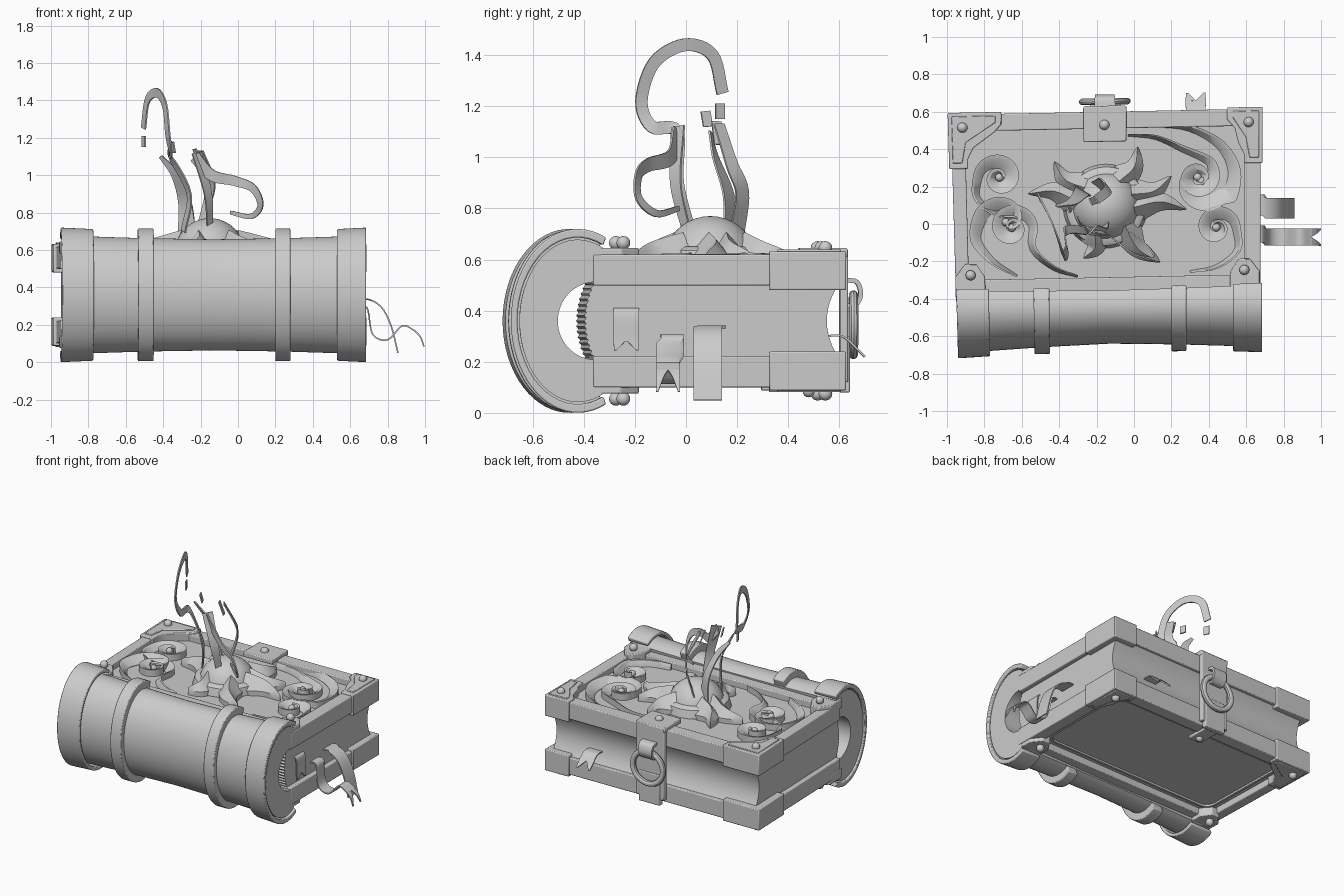
import bpy, bmesh, math
from mathutils import Vector as V

if "Cube" in bpy.data.objects:
    bpy.data.objects.remove(bpy.data.objects["Cube"])

MID = 0.36  # height of the book's symmetry plane
Z = V((0, 0, 1))


def skew(p):
    """Slightly crooked hand-made outline of the whole book."""
    x, y, z = p
    return V((x - 0.03 * (y + 0.2) * max(0, -x), y + 0.02 * (x + 0.15) * (x < 0.7), z))


def finish(name, bm, bevel=0):
    bmesh.ops.recalc_face_normals(bm, faces=bm.faces)
    for v in bm.verts:
        v.co = skew(v.co)
    me = bpy.data.meshes.new(name)
    bm.to_mesh(me)
    bm.free()
    ob = bpy.data.objects.new(name, me)
    bpy.context.collection.objects.link(ob)
    if bevel:
        m = ob.modifiers.new("bevel", 'BEVEL')
        m.width, m.segments, m.limit_method = bevel, 2, 'ANGLE'
    return ob


def loft(name, rings, bevel=0, closed=False):
    bm = bmesh.new()
    rs = [[bm.verts.new(p) for p in r] for r in rings]
    n = len(rs[0])
    for a, b in list(zip(rs, rs[1:])) + ([(rs[-1], rs[0])] if closed else []):
        for i in range(n):
            bm.faces.new((a[i], a[(i + 1) % n], b[(i + 1) % n], b[i]))
    if not closed:
        bm.faces.new(rs[0])
        bm.faces.new(rs[-1])
    return finish(name, bm, bevel)


def prism(name, pts, z0, z1, bevel=0.006):
    return loft(name, [[(x, y, z) for x, y in pts] for z in (z0, z1)], bevel)


def box(name, x0, x1, y0, y1, z0, z1, bevel=0.006):
    return prism(name, [(x0, y0), (x1, y0), (x1, y1), (x0, y1)], z0, z1, bevel)


def ball(name, c, r, seg=16):
    bm = bmesh.new()
    bmesh.ops.create_uvsphere(bm, u_segments=seg, v_segments=seg // 2, radius=r)
    bmesh.ops.translate(bm, verts=bm.verts, vec=c)
    return finish(name, bm)


def smooth(pts, n=6):
    p = [V(q) for q in pts]
    p = [2 * p[0] - p[1]] + p + [2 * p[-1] - p[-2]]
    out = []
    for a, b, c, d in zip(p, p[1:], p[2:], p[3:]):
        for k in range(n):
            t = k / n
            out.append(0.5 * (2 * b + (c - a) * t + (2 * a - 5 * b + 4 * c - d) * t * t
                              + (3 * b - a - 3 * c + d) * t ** 3))
    return out + [p[-2]]


def sweep(name, path, section, up=None, side=None):
    """Sweep section(t) -> [(across, up)] along a path."""
    rings, n = [], len(path)
    for i, p in enumerate(path):
        t = (path[min(i + 1, n - 1)] - path[max(i - 1, 0)]).normalized()
        s = V(side) if side else t.cross(V(up)).normalized()
        u = s.cross(t).normalized()
        rings.append([p + s * a + u * b for a, b in section(i / (n - 1))])
    return loft(name, rings)


def ribbon(name, pts, w0, w1, up=None, side=None, th=0.004):
    def sec(t):
        w = (w0 + (w1 - w0) * t) / 2
        return [(-w, -th), (w, -th), (w, th), (-w, th)]
    return sweep(name, smooth(pts), sec, up, side)


# Spine: hollow C-shaped shells along x
def shell(name, secs, inner, bevel=0):
    rings = []
    for x, ry, rz in secs:
        o = [math.radians(65 + 230 * i / 40) for i in range(41)]
        r = [(x, -0.44 + ry * math.cos(a), MID + rz * math.sin(a)) for a in o]
        cy, iy, iz, a0 = inner
        q = [math.radians(a0 + (360 - 2 * a0) * i / 32) for i in range(32, -1, -1)]
        rings.append(r + [(x, cy + iy * math.cos(a), MID + iz * math.sin(a)) for a in q])
    return loft(name, rings, bevel)


hole = (-0.37, 0.148, 0.152, 90)
shell("spine", [(-0.945, .228, .318), (-0.78, .226, .312), (-0.5, .212, .303), (-0.13, .2, .297),
                (0.25, .212, .303), (0.53, .226, .312), (0.675, .228, .318)], hole)
for n, x0, x1, ry, rz in (("left_spine_cap", -.955, -.78, .258, .352), ("right_spine_cap", .53, .685, .258, .352),
                          ("left_spine_band", -.54, -.455, .248, .355), ("right_spine_band", .2, .28, .248, .355)):
    gap = (-.44, .236, .326, 65) if "cap" in n else (-.44, .19, .28, 65)
    sl = .008 if "cap" in n else 0
    e0, e1 = (0, sl) if "left" in n else (sl, 0)
    shell(n, [(x0, ry - e0 + sl / 2, rz - e0 + sl), (x1, ry - e1 + sl / 2, rz - e1 + sl)], gap, 0.006)

# Page block: concave fore edge, ridged rounded back
prof = []
for i in range(13):
    t = i / 6 - 1
    prof.append((0.535 + 0.05 * t * t, MID + 0.15 * t))
for i in range(29):
    t = 1 - i / 14
    prof.append((-0.415 + 0.035 * t * t + 0.008 * (i % 2), MID + 0.15 * t))
loft("pages", [[(x, y, z) for y, z in prof] for x in (-0.925, 0.645)])

# Covers, corner guards, hinge plates and rivets on both sides
for s, tag in ((1, "top"), (-1, "bottom")):
    def h(a, b):
        return MID + s * a, MID + s * b
    box(tag + "_cover_board", -.95, .67, -.38, .595, *h(.14, .215))
    for n, r in (("left", (-.957, -.885, -.38, .6)), ("right", (.59, .677, -.38, .6)),
                 ("fore", (-.957, .677, .51, .6)), ("hinge", (-.957, .677, -.38, -.285))):
        box(f"{tag}_{n}_frame", *r, *h(.138, .26))
    for x, d in ((-.973, 1), (.688, -1)):
        w = .28 if d > 0 else .19
        pts = [(x, .61), (x + d * w, .61), (x + d * w, .545), (x + d * (w - .04), .5),
               (x + d * .13, .42), (x + d * .1, .36), (x + d * .1, .31), (x, .31)]
        prism(f"{tag}_corner_guard", pts, *h(.12, .272))
        inset = [(x + d * .02, .59), (x + d * (w - .03), .59), (x + d * (w - .03), .555),
                 (x + d * .09, .45), (x + d * .07, .34), (x + d * .02, .34)]
        prism(f"{tag}_corner_raise", inset, *h(.26, .279), .004)
        ball(f"{tag}_corner_rivet", (x + d * .075, .53, MID + s * .285), .027)
        pl = [(x + d * .015, -.4), (x + d * .175, -.4), (x + d * .175, -.27), (x + d * .13, -.2),
              (x + d * .07, -.2), (x + d * .015, -.27)]
        prism(f"{tag}_hinge_plate", pl, *h(.22, .285))
        ball(f"{tag}_hinge_rivet", (x + d * .098, -.26, MID + s * .305), .027)

# Rounded border line on the back panel
loop = []
for cx, cy, a0 in ((.48, .4, 0), (-.77, .4, 90), (-.77, -.17, 180), (.48, -.17, 270)):
    for k in range(6):
        a = math.radians(a0 + 18 * k)
        loop.append((cx + math.cos(a) * .07, cy + math.sin(a) * .07, math.cos(a), math.sin(a)))
loft("back_panel_border", [[(x + c * o, y + q * o, z) for o, z in
     ((-.008, .15), (.008, .15), (.008, .132), (-.008, .132))] for x, y, c, q in loop], closed=True)


# Scroll reliefs: ridge lines with a sloping flank, ending in a spiral eye
def scroll(name, lead, c, r, a0, turns, w):
    pts = [(x, y, 0) for x, y in lead]
    for i in range(int(abs(turns) * 12) + 1):
        t = i / (abs(turns) * 12)
        a, q = math.radians(a0) + math.tau * turns * t, r + (0.03 - r) * t
        pts.append((c[0] + q * math.cos(a), c[1] + q * math.sin(a), 0))
    d = -1 if turns > 0 else 1

    def sec(t):
        f = w * min(1, .15 + 3 * t) * (1 - .45 * t)
        top = .617 + .01 * t
        return [(0, .57), (0, top), (d * f * .3, top - .004), (d * f, .578), (d * f, .57)]
    sweep(name, smooth(pts, 4), sec, up=Z)
    ball(name + "_eye", (*c, .605), .022)


scroll("scroll_right_upper", [(-.03, .48), (.12, .47), (.27, .41)], (.34, .24), .13, 60, -1.6, .09)
scroll("scroll_right_outer", [(.1, .53), (.3, .52), (.48, .43), (.57, .28), (.55, .12)], (.36, .22), .18, -45, -.9, .1)
scroll("scroll_right_lower", [(.3, -.27), (.45, -.25), (.57, -.16)], (.44, -.03), .13, 0, 1.4, .08)
scroll("scroll_left_upper", [(-.6, .04), (-.75, .06), (-.85, .15)], (-.71, .26), .14, 180, -1.5, .09)
scroll("scroll_left_lower", [(-.3, -.27), (-.42, -.22), (-.52, -.12)], (-.65, -.01), .14, 0, 1.5, .09)
scroll("scroll_left_outer", [(-.63, -.275), (-.77, -.2), (-.87, -.08)], (-.68, .02), .18, 170, -.7, .09)

# Central dome with collar and curved sun petals
C = V((-.15, .095, .585))
ball("dome", C, .185, 40)
ring = []
for i in range(40):
    a = math.tau * i / 40
    ring.append([(C.x + math.cos(a) * q, C.y + math.sin(a) * q, z)
                 for q, z in ((.16, .58), (.225, .58), (.21, .635), (.185, .65), (.16, .65))])
loft("dome_collar", ring, closed=True)
for k, (x, y) in enumerate(((.02, .41), (.28, .07), (.14, -.21), (-.27, -.18), (-.56, .17), (-.42, .34), (.2, .25))):
    tip = V((x, y, 0))
    rad = V((x - C.x, y - C.y, 0))
    base = V((C.x, C.y, 0)) + rad.normalized() * .15
    bend = Z.cross(rad).normalized() * (.035 if k % 2 else -.035)

    def petal(t):
        f = (1 - t) ** .8
        w = .085 * f + .002
        return [(-w, .575), (w, .575), (w, .61), (0, .622 + .085 * f), (-w, .61)]
    sweep("sun_petal", smooth([base, (base + tip) / 2 + bend, tip], 6), petal, up=Z)

# Wisps of flame rising from the dome
n1 = (.91, .4, 0)
ribbon("flame_tall", [(-.29, .02, .7), (-.26, -.03, .9), (-.36, -.03, 1.1), (-.36, -.13, 1.12), (-.375, -.17, 1.22),
                      (-.39, -.12, 1.37), (-.43, 0, 1.44), (-.48, .11, 1.4), (-.5, .15, 1.25)], .05, .05, up=n1)
ribbon("flame_left", [(-.27, .18, .68), (-.28, .17, .85), (-.33, .12, 1.0), (-.41, .1, 1.1)], .11, .02, up=(.5, .8, 0))
ribbon("flame_inner", [(-.15, 0, .72), (-.16, -.04, .9), (-.22, -.03, 1.12)], .04, .07, up=(.7, -.7, 0))
ribbon("flame_loop", [(-.23, -.03, 1.1), (-.14, -.06, 1.0), (-.02, -.15, .97), (.08, -.19, .93), (.12, -.19, .84),
                      (.07, -.12, .78), (-.04, -.03, .8)], .07, .02, up=(.6, .8, 0))
ribbon("flame_back", [(-.2, .2, .7), (-.16, .22, .86), (-.14, .18, .97), (-.2, .13, 1.13)], .07, .05, up=(.8, .6, 0))
for a, b in (((-.5, .14, 1.15), (-.5, .14, 1.21)), ((-.34, .09, 1.12), (-.35, .08, 1.18)),
             ((-.2, .13, 1.05), (-.23, .12, 1.14))):
    ribbon("flame_fragment", [a, b], .04, .04, up=n1)

# Clasp: strap over the fore edge, hook and hanging ring
box("clasp_top_plate", -.265, -.04, .44, .63, .61, .645)
box("clasp_back_strap", -.26, -.045, .6, .632, .12, .64)
box("clasp_lower_strap", -.23, -.07, .6, .64, .08, .3)
box("clasp_bottom_plate", -.2, -.1, .43, .63, .085, .11)
ball("clasp_top_rivet", (-.155, .53, .645), .027)
ball("clasp_bottom_rivet", (-.15, .48, .085), .024)
ribbon("clasp_hook", [(-.152, .63, .52), (-.152, .67, .51), (-.152, .683, .46), (-.152, .66, .42), (-.152, .63, .42)],
       .11, .09, side=(1, 0, 0), th=.009)
ring = []
for i in range(36):
    a = math.tau * i / 36
    ring.append([((.115 + .02 * math.cos(b)) * math.cos(a) - .152, .655 + .018 * math.sin(b),
                  .345 + (.115 + .02 * math.cos(b)) * math.sin(a)) for b in [math.tau * j / 10 for j in range(10)]])
loft("clasp_ring", ring, closed=True)

# Bookmark ribbons
Y = (0, 1, 0)
ribbon("bookmark_wide", [(.62, .085, .335), (.7, .085, .335), (.77, .085, .29), (.82, .085, .19), (.855, .085, .05)],
       .11, .11, side=Y)
mark = [(.63, -.07, .3), (.69, -.07, .29), (.72, -.07, .15), (.8, -.07, .12), (.88, -.07, .195), (.95, -.07, .165)]
ribbon("bookmark_long", mark, .09, .09, side=Y)
for y0 in (-.0925, -.0475):  # swallow tail
    d = math.copysign(.02, y0 + .07)
    ribbon("bookmark_tail", [(.945, y0, .168), (.975, y0 + d / 2, .135), (.995, y0 + d, .083)], .045, .008, side=Y)
ribbon("bookmark_short", [(.63, -.25, .41), (.66, -.25, .39), (.665, -.25, .28)], .1, .1, side=Y)
for y0 in (-.275, -.225):
    d = math.copysign(.018, y0 + .25)
    ribbon("bookmark_short_tail", [(.665, y0, .285), (.668, y0 + d, .245)], .05, .01, side=Y)
ribbon("bookmark_back", [(.33, .53, .3), (.33, .6, .3), (.33, .65, .26)], .1, .11, side=(1, 0, 0))
for x0 in (.303, .357):
    d = math.copysign(.02, x0 - .33)
    ribbon("bookmark_back_tail", [(x0, .647, .263), (x0 + d, .69, .22)], .055, .01, side=(1, 0, 0))

# Smooth shading with crisp edges
for ob in bpy.context.scene.objects:
    ob.select_set(True)
    bpy.context.view_layer.objects.active = ob
bpy.ops.object.shade_smooth_by_angle(angle=math.radians(32))
